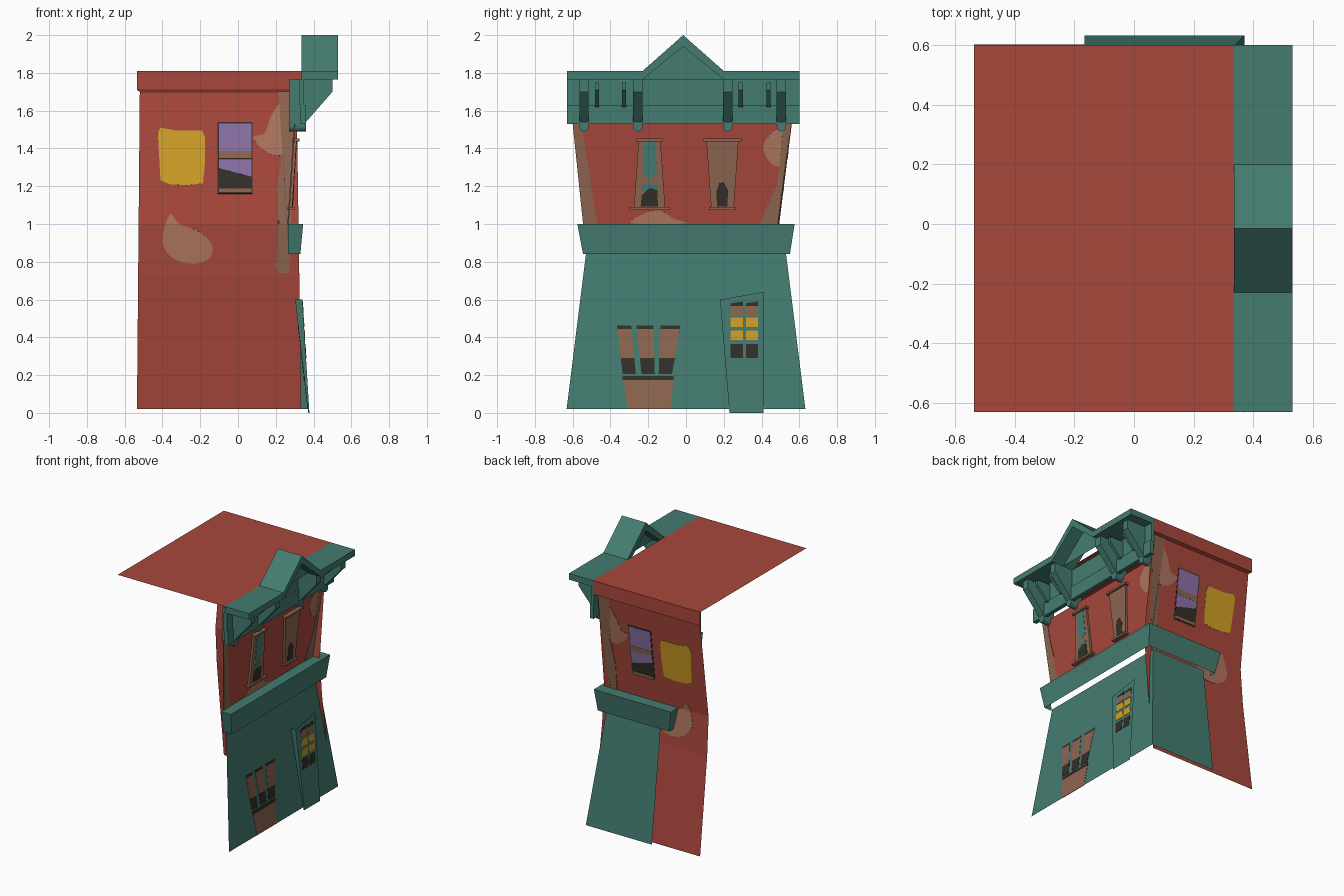
import bpy, bmesh, math
from mathutils import Vector

if "Cube" in bpy.data.objects:
    bpy.data.objects.remove(bpy.data.objects["Cube"])


def lin(c):
    c /= 255
    return c / 12.92 if c < 0.04045 else ((c + 0.055) / 1.055) ** 2.4


def material(name, r, g, b):
    m = bpy.data.materials.new(name)
    m.diffuse_color = (lin(r), lin(g), lin(b), 1)
    m.use_nodes = True
    m.node_tree.nodes["Principled BSDF"].inputs["Base Color"].default_value = m.diffuse_color
    return m


TEAL = material("teal paint", 68, 124, 113)
RED = material("red brick", 168, 71, 60)
BROWN = material("brown wood", 142, 101, 80)
TAN = material("tan plaster", 174, 117, 94)
DARK = material("dark glass", 51, 47, 41)
YELLOW = material("yellow", 208, 159, 37)
PURPLE = material("purple glass", 139, 114, 167)


def finish(name, bm, mat):
    bmesh.ops.recalc_face_normals(bm, faces=bm.faces)
    me = bpy.data.meshes.new(name)
    bm.to_mesh(me)
    bm.free()
    me.materials.append(mat)
    ob = bpy.data.objects.new(name, me)
    bpy.context.collection.objects.link(ob)
    return ob


def mesh(name, polys, mat):
    """Joined polygons given by their 3D corners."""
    bm = bmesh.new()
    for p in polys:
        bm.faces.new([bm.verts.new(v) for v in p])
    bmesh.ops.remove_doubles(bm, verts=bm.verts, dist=1e-4)
    bmesh.ops.triangulate(bm, faces=[f for f in bm.faces if len(f.verts) > 4])
    return finish(name, bm, mat)


def prism(name, pts, axis, a, b, mat):
    """Outline extruded along x or y from a to b."""
    def put(p, t):
        return (t, p[0], p[1]) if axis == "x" else (p[0], t, p[1])
    n = len(pts)
    polys = [[put(p, a) for p in pts], [put(p, b) for p in pts]]
    for i in range(n):
        p, q = pts[i], pts[(i + 1) % n]
        polys.append([put(p, a), put(q, a), put(q, b), put(p, b)])
    return mesh(name, polys, mat)


def box(name, x0, x1, y0, y1, z0, z1, mat):
    return prism(name, [(x0, z0), (x1, z0), (x1, z1), (x0, z1)], "y", y0, y1, mat)


def profile(*pts):
    def f(z):
        for (z0, v0), (z1, v1) in zip(pts, pts[1:]):
            if z <= z1 or (z1, v1) == pts[-1]:
                return v0 + (v1 - v0) * (z - z0) / (z1 - z0)
    return f


# Leaning wall surfaces
wall_y = profile((0, .603), (.72, .51), (1.0, .49), (1.7, .578))
low_x = profile((0, .372), (.84, .275))
up_x = profile((1.0, .265), (1.53, .30))
door_x = profile((0, .378), (.65, .338))
SIDE = lambda u, z: (u, wall_y(z), z)
LOW = lambda u, z: (low_x(z), u, z)
UP = lambda u, z: (up_x(z), u, z)
FRAME = lambda u, z: (up_x(z) + .016, u, z)
DOOR = lambda u, z: (door_x(z), u, z)


def sheet(name, polys, surf, mat, layer=0):
    """Flat outlines laid on a wall surface; layer gives plate thickness."""
    bm = bmesh.new()
    for p in polys:
        bm.faces.new([bm.verts.new((u, 0, z)) for u, z in p])
    bmesh.ops.triangulate(bm, faces=bm.faces)
    for k in (.72, 1.0):
        bmesh.ops.bisect_plane(bm, geom=bm.verts[:] + bm.edges[:] + bm.faces[:],
                               plane_co=(0, 0, k), plane_no=(0, 0, 1))
    for v in bm.verts:
        v.co = surf(v.co.x, v.co.z)
    ob = finish(name, bm, mat)
    if layer:
        mod = ob.modifiers.new("plate", "SOLIDIFY")
        mod.thickness = (0, .004, .007, .0095)[layer]
        mod.offset = 0
    return ob


def blob(pts, n=4):
    """Smooth closed outline through a few points."""
    out, m = [], len(pts)
    for i in range(m):
        a, b, c, d = (Vector(pts[(i + k) % m]) for k in (-1, 0, 1, 2))
        for t in (j / n for j in range(n)):
            out.append(tuple(.5 * (2 * b + (c - a) * t + (2 * a - 5 * b + 4 * c - d) * t * t
                                   + (3 * b - a - 3 * c + d) * t ** 3)))
    return out


def rect(u0, u1, z0, z1):
    return [(u0, z0), (u1, z0), (u1, z1), (u0, z1)]


# Red side wall, flat roof and side cornice
sheet("side_wall", [[(-.535, .02), (.335, .02), (.27, .84), (.265, 1.0), (.31, 1.7),
                     (-.52, 1.7), (-.465, 1.15), (-.465, .72)]], SIDE, RED)
mesh("roof", [[(-.535, -.63, 1.81), (.335, -.63, 1.81), (.335, .6, 1.81), (-.535, .6, 1.81)]], RED)
mesh("side_cornice", [[(-.535, .6, 1.81), (.335, .6, 1.81), (.335, .6, 1.71), (-.535, .6, 1.71)],
                      [(-.535, .6, 1.71), (.335, .6, 1.71), (.31, .575, 1.70), (-.52, .575, 1.70)]], RED)

# Side wall paint: poster, plaster patches, corner boards
sheet("poster", [[(-.425, 1.48), (-.41, 1.51), (-.33, 1.495), (-.19, 1.495), (-.175, 1.46), (-.175, 1.32),
                  (-.185, 1.215), (-.27, 1.205), (-.36, 1.21), (-.41, 1.23), (-.405, 1.3), (-.42, 1.4)]],
      SIDE, YELLOW, 1)
sheet("low_patch", [blob([(-.36, 1.05), (-.31, 1.0), (-.2, .955), (-.135, .88), (-.16, .81),
                          (-.26, .79), (-.36, .83), (-.40, .92)])], SIDE, TAN, 1)
sheet("high_patch", [blob([(.08, 1.46), (.14, 1.48), (.18, 1.58), (.235, 1.64), (.25, 1.5),
                           (.24, 1.37), (.15, 1.38)])], SIDE, TAN, 1)
sheet("side_corner_board", [[(.215, 1.7), (.308, 1.7), (.266, 1.0), (.272, .74), (.22, .74), (.195, .79),
                             (.205, .86), (.215, 1.05), (.21, 1.2), (.235, 1.38), (.24, 1.52)]],
      SIDE, BROWN, 2)

# Side window
sheet("side_window_frame", [rect(-.108, .078, 1.16, 1.54)], SIDE, DARK, 1)
sheet("side_window_panes", [rect(-.1, .072, 1.385, 1.532),
                            [(-.1, 1.295), (.072, 1.25), (.072, 1.345), (-.1, 1.345)]], SIDE, PURPLE, 2)
sheet("side_window_bars", [rect(-.1, .072, 1.345, 1.385), rect(-.1, .072, 1.168, 1.188)], SIDE, BROWN, 3)

# Shopfront base with door opening, and its return along the side
sheet("shopfront", [[(-.632, .02), (.23, .02), (.185, .612), (.41, .654), (.41, .02), (.632, .02),
                     (.53, .84), (-.53, .84)]], LOW, TEAL)
mesh("shopfront_return", [[(.37, .632, .02), (-.165, .632, .02), (-.165, .53, .84), (.275, .53, .84)]], TEAL)

# Door
sheet("door", [[(.23, 0), (.41, 0), (.41, .64), (.18, .60)]], DOOR, TEAL)
mesh("door_side", [[DOOR(.23, 0), LOW(.23, 0), LOW(.18, .60), DOOR(.18, .60)]], TEAL)
cols = [(.235, .302), (.318, .382)]
sheet("door_glass_low", [rect(a, b, .29, .365) for a, b in cols], DOOR, DARK, 1)
sheet("door_glass_lit", [rect(a, b, z0, z1) for a, b in cols for z0, z1 in ((.385, .435), (.455, .505))],
      DOOR, YELLOW, 1)
sheet("door_blinds", [rect(a, b, .515, .565) for a, b in cols], DOOR, BROWN, 1)
sheet("door_glass_top", [[(a, .565), (b, .565), (b, .59), (a, .58)] for a, b in cols], DOOR, DARK, 1)

# Shop window: three leaning panes over a panel
panes = [(-.365, -.29, -.335, -.265), (-.262, -.172, -.235, -.165), (-.135, -.03, -.145, -.075)]


def pane(p, z0, z1):
    f = lambda i, z: p[i + 2] + (p[i] - p[i + 2]) * (z - .2) / .26
    return [(f(0, z0), z0), (f(1, z0), z0), (f(1, z1), z1), (f(0, z1), z1)]


sheet("shop_blinds", [pane(p, .29, .445) for p in panes], LOW, BROWN, 1)
sheet("shop_glass", [pane(p, .205, .29) for p in panes] + [pane(p, .445, .462) for p in panes], LOW, DARK, 1)
sheet("shop_sill", [rect(-.335, -.065, .175, .195)], LOW, DARK, 2)
sheet("shop_panel", [[(-.31, .02), (-.08, .02), (-.068, .175), (-.33, .175)]], LOW, BROWN, 1)

# Overhanging band above the shopfront, open below
A, B = (.345, -.575, 1.0), (.345, .575, 1.0)
C, D = (.33, .55, .84), (.33, -.545, .84)
E, F = (-.28, .575, 1.0), (-.25, .55, .84)
mesh("shop_band", [[A, B, C, D], [B, E, F, C],
                   [A, B, E, (-.28, .49, 1.0), (.265, .49, 1.0), (.265, -.575, 1.0)],
                   [A, (.265, -.575, 1.0), (.265, -.545, .84), D],
                   [E, (-.28, .49, 1.0), (-.25, .5, .84), F]], TEAL)

# Upper front wall with corner boards and plaster patches
sheet("upper_wall", [[(-.545, 1.0), (.49, 1.0), (.558, 1.53), (-.60, 1.53)]], UP, RED)
sheet("left_board", [[(-.545, 1.001), (-.47, 1.001), (-.50, 1.06), (-.515, 1.15), (-.505, 1.25),
                      (-.53, 1.36), (-.55, 1.53), (-.60, 1.53)]], UP, BROWN, 2)
sheet("right_board", [[(.39, 1.001), (.49, 1.001), (.558, 1.53), (.515, 1.53), (.50, 1.35),
                       (.48, 1.2), (.455, 1.1), (.42, 1.06)]], UP, BROWN, 2)
sheet("front_patches", [blob([(.41, 1.4), (.44, 1.47), (.515, 1.5), (.505, 1.32), (.45, 1.32)]),
                        blob([(-.29, 1.003), (-.21, 1.06), (-.13, 1.07), (-.07, 1.03), (0, 1.003)])],
      UP, TAN, 1)

# Upper front windows: frame plate, cap and sill (centre, half widths)
for n, yc, top, bot, cap, sill in (("left", -.193, .058, .083, .07, .105), ("right", .193, .085, .06, .10, .07)):
    t, b = [(yc - top, 1.44), (yc + top, 1.44)], [(yc + bot, 1.085), (yc - bot, 1.085)]
    tr = t + b
    polys = [[FRAME(*p) for p in tr]]
    for i in range(4):
        p, q = tr[i], tr[(i + 1) % 4]
        polys.append([FRAME(*p), FRAME(*q), UP(*q), UP(*p)])
    mesh(n + "_window_frame", polys, BROWN)
    box(n + "_window_cap", .285, .325, yc - cap, yc + cap, 1.438, 1.452, BROWN)
    box(n + "_window_sill", .262, .30, yc - sill, yc + sill, 1.075, 1.09, BROWN)
sheet("left_window_curtain", [[(-.222, 1.44), (-.162, 1.44), (-.155, 1.26), (-.19, 1.235), (-.228, 1.26)],
                              [(-.232, 1.17), (-.152, 1.17), (-.155, 1.215), (-.23, 1.215)]], FRAME, TEAL, 1)
sheet("left_window_glass", [[(-.24, 1.092), (-.148, 1.092), (-.152, 1.18), (-.195, 1.19), (-.235, 1.15)]],
      FRAME, DARK, 2)
sheet("right_window_glass", [[(.165, 1.092), (.22, 1.092), (.222, 1.18), (.2, 1.22), (.175, 1.215),
                              (.16, 1.17)]], FRAME, DARK, 1)

# Front cornice: two-step frieze and projecting shelf split by the pediment
box("frieze_low", .33, .36, -.63, .6, 1.53, 1.63, TEAL)
box("frieze_high", .325, .35, -.63, .6, 1.63, 1.765, TEAL)
box("cornice_left", .335, .53, -.63, -.23, 1.765, 1.81, TEAL)
box("cornice_right", .335, .53, .2, .6, 1.765, 1.81, TEAL)

# Pediment: chevron roof and recessed triangle
prism("pediment_roof", [(-.23, 1.81), (-.015, 2.0), (.2, 1.81), (.2, 1.765), (-.015, 1.94), (-.23, 1.765)],
      "x", .335, .53, TEAL)
mesh("pediment_panel", [[(.43, -.23, 1.765), (.43, .2, 1.765), (.43, -.015, 1.94)]], TEAL)

# Large brackets with rounded feet, small brackets between
for i, y in enumerate((-.54, -.255, .22, .505)):
    prism(f"bracket_{i}", [(.27, 1.765), (.50, 1.765), (.50, 1.70), (.36, 1.54), (.36, 1.515), (.27, 1.515)],
          "y", y - .025, y + .025, TEAL)
    foot = [(y + .025 * math.cos(a), 1.515 + .025 * math.sin(a))
            for a in (math.pi * (1 + k / 8) for k in range(9))]
    prism(f"bracket_foot_{i}", foot, "x", .27, .36, TEAL)
for i, y in enumerate((-.472, -.328, .29, .437)):
    prism(f"small_bracket_{i}", [(.34, 1.75), (.46, 1.75), (.46, 1.71), (.37, 1.62), (.34, 1.62)],
          "y", y - .011, y + .011, TEAL)
